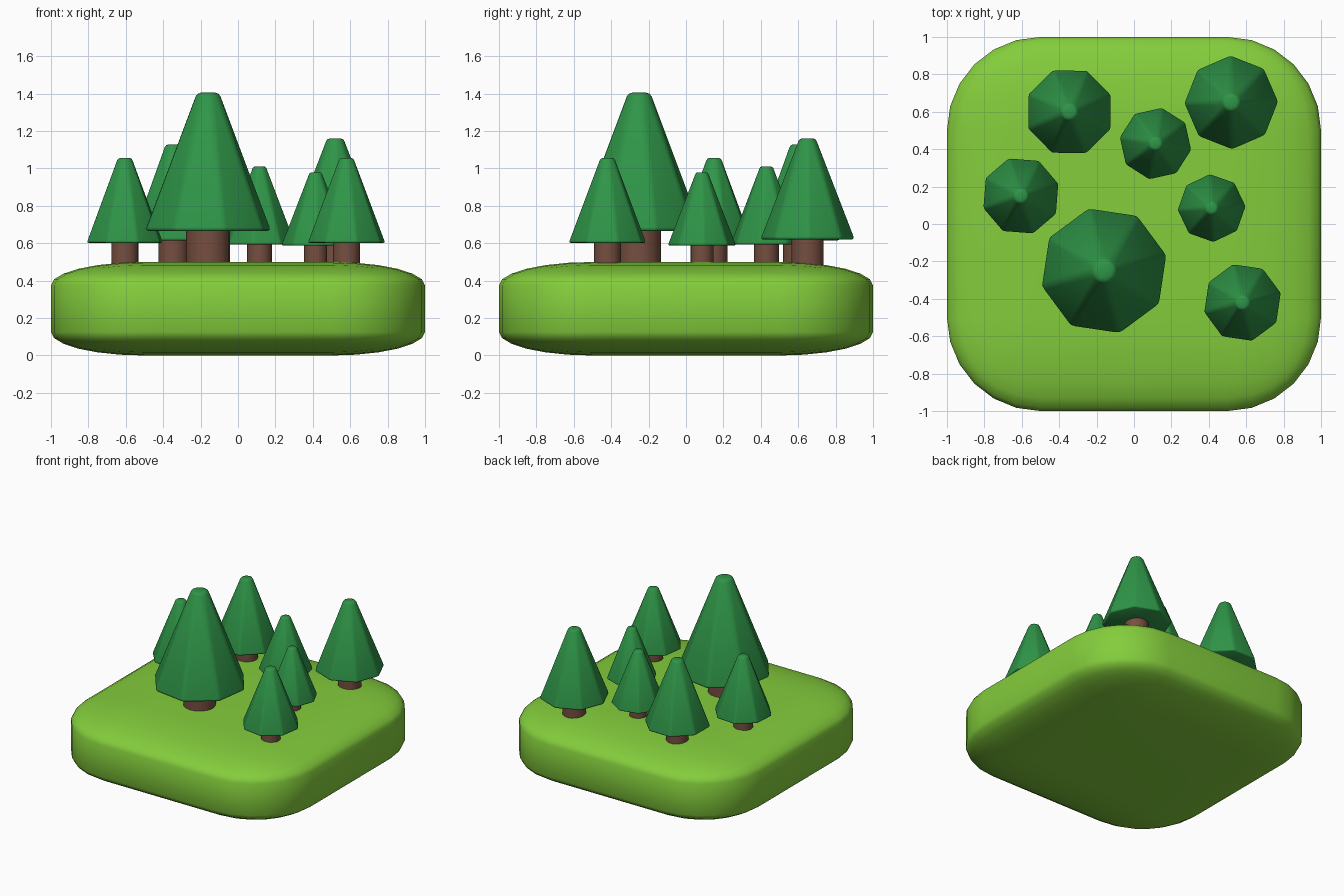
import bpy, bmesh, math

default = bpy.data.objects.get("Cube")
if default:
    bpy.data.objects.remove(default, do_unlink=True)


def material(name, rgb):
    m = bpy.data.materials.new(name)
    m.use_nodes = True
    color = (*rgb, 1)
    m.diffuse_color = color
    m.node_tree.nodes["Principled BSDF"].inputs["Base Color"].default_value = color
    return m


grass = material("grass green", (0.23, 0.61, 0.045))
needles = material("pine green", (0.028, 0.30, 0.064))
bark = material("bark brown", (0.18, 0.077, 0.052))


def add_object(name, bm, mat):
    mesh = bpy.data.meshes.new(name)
    bmesh.ops.recalc_face_normals(bm, faces=bm.faces)
    bm.to_mesh(mesh)
    bm.free()
    mesh.materials.append(mat)
    for p in mesh.polygons:
        p.use_smooth = True
    ob = bpy.data.objects.new(name, mesh)
    bpy.context.collection.objects.link(ob)
    return ob


# Ground: generously rounded block, flattened into a pillow-shaped slab
bm = bmesh.new()
bmesh.ops.create_cube(bm, size=2)
bmesh.ops.bevel(bm, geom=bm.edges[:], offset=0.5, segments=6,
                profile=0.5, affect='EDGES')
bmesh.ops.scale(bm, vec=(1, 1, 0.25), verts=bm.verts)
bmesh.ops.translate(bm, vec=(0, 0, 0.25), verts=bm.verts)
add_object("ground", bm, grass)

GROUND_TOP = 0.5
TRUNK_H, TRUNK_R = 0.165, 0.117
CROWN_H, CROWN_R, TIP_R = 0.74, 0.35, 0.064


def cone(r1, r2, z1, z2, sides):
    bm = bmesh.new()
    bmesh.ops.create_cone(bm, cap_ends=True, segments=sides,
                          radius1=r1, radius2=r2, depth=z2 - z1)
    bmesh.ops.translate(bm, vec=(0, 0, (z1 + z2) / 2), verts=bm.verts)
    return bm


def tree(label, x, y, scale, turn):
    # Trunk, sunk a little into the ground and the crown
    trunk = add_object(label + "_trunk",
                       cone(TRUNK_R, TRUNK_R, -0.05, TRUNK_H + 0.02, 16), bark)
    with bpy.context.temp_override(object=trunk, active_object=trunk,
                                   selected_objects=[trunk],
                                   selected_editable_objects=[trunk]):
        bpy.ops.object.shade_smooth_by_angle(angle=math.radians(40))

    # Eight-sided crown with softened edges and a blunt tip
    bm = cone(CROWN_R, TIP_R, TRUNK_H, TRUNK_H + CROWN_H, 8)
    # Turn one corner onto the x axis before the tree's own rotation
    corner = max((v for v in bm.verts if v.co.z < 0.3), key=lambda v: v.co.x)
    start = math.atan2(corner.co.y, corner.co.x)
    bmesh.ops.bevel(bm, geom=bm.edges[:], offset=0.022, segments=2,
                    profile=0.5, affect='EDGES', clamp_overlap=True)
    crown = add_object(label + "_crown", bm, needles)

    for ob, angle in ((trunk, 0), (crown, math.radians(turn) - start)):
        ob.location = (x, y, GROUND_TOP)
        ob.rotation_euler.z = angle
        ob.scale = (scale, scale, scale)


# Trees: name, position, scale, turn in degrees
for spec in (
    ("big_tree", -0.16, -0.25, 1.0, 14),
    ("left_front_tree", 0.58, -0.42, 0.615, 14),
    ("left_middle_tree", 0.415, 0.085, 0.53, 3),
    ("left_back_tree", 0.52, 0.65, 0.73, 1),
    ("back_tree", 0.115, 0.43, 0.565, 35),
    ("right_back_tree", -0.345, 0.6, 0.695, 22),
    ("right_tree", -0.605, 0.15, 0.615, 18),
):
    tree(*spec)
